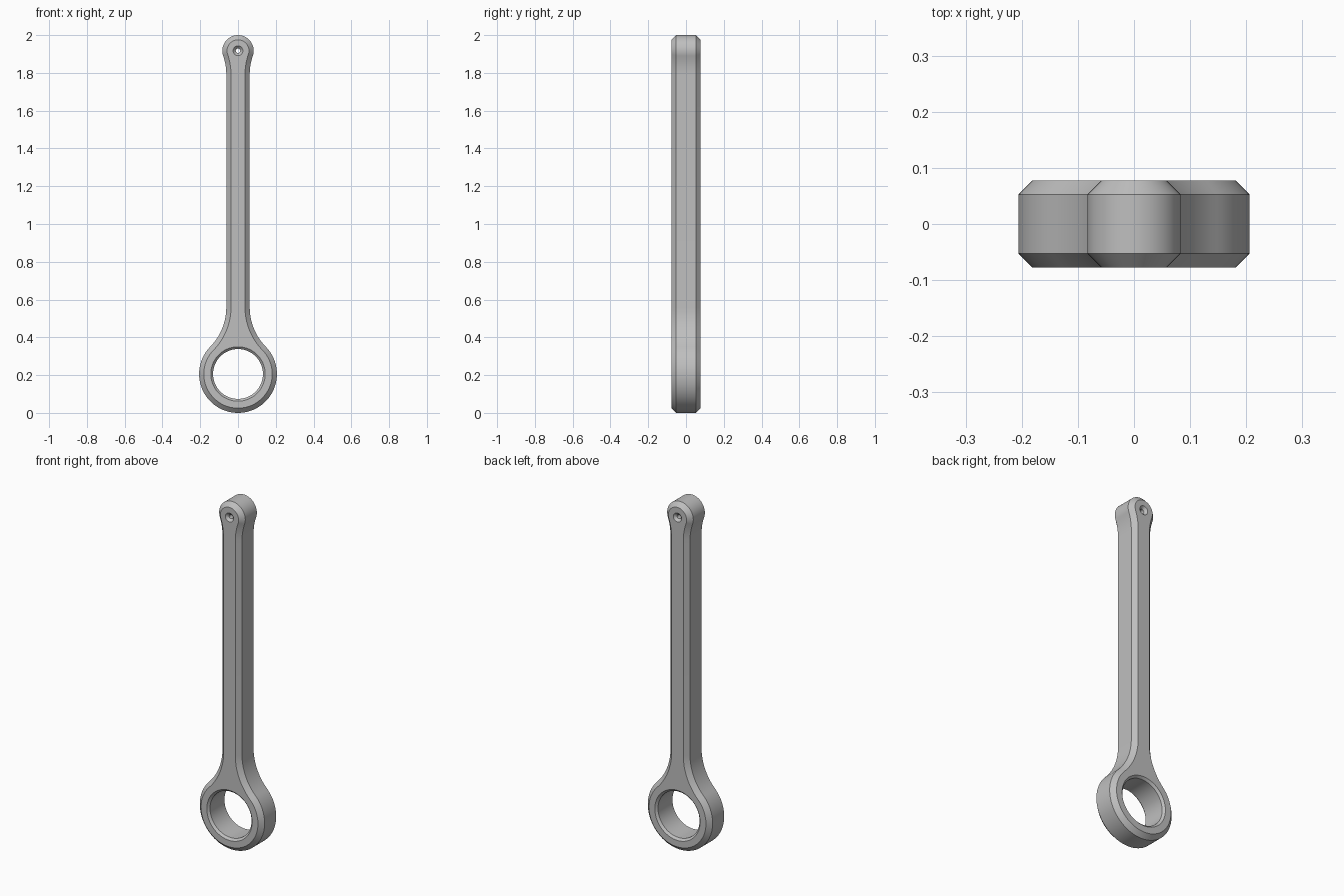
import bpy, bmesh, math
from mathutils import Vector

if "Cube" in bpy.data.objects:
    bpy.data.objects.remove(bpy.data.objects["Cube"])

BIG_Z, BIG_R = 0.206, 0.206      # large end
TOP_Z, TOP_R = 1.917, 0.083      # small end
HALF_W, FILLET = 0.062, 0.30     # shaft half width, blend radius
HALF_T, CHAMFER = 0.0775, 0.025  # half thickness, outer edge chamfer


def arc(cx, cz, r, a0, a1, n, sign=1):
    """Points with outward normals; sign -1 marks a concave blend."""
    out = []
    for i in range(n + 1):
        a = a0 + (a1 - a0) * i / n
        d = Vector((math.cos(a), math.sin(a)))
        out.append((Vector((cx, cz)) + d * r, d * sign))
    return out


def outline():
    """Closed silhouette: two eyes blended into a straight shaft."""
    fx = HALF_W + FILLET
    d1 = math.sqrt((BIG_R + FILLET) ** 2 - fx ** 2)
    d2 = math.sqrt((TOP_R + FILLET) ** 2 - fx ** 2)
    a1, a2 = math.atan2(d1, fx), math.atan2(-d2, fx)
    half = arc(0, BIG_Z, BIG_R, -math.pi / 2, a1, 40)
    half += arc(fx, BIG_Z + d1, FILLET, math.pi + a1, math.pi, 16, -1)[1:]
    half += arc(fx, TOP_Z - d2, FILLET, math.pi, math.pi + a2, 8, -1)
    half += arc(0, TOP_Z, TOP_R, a2, math.pi / 2, 28)[1:]
    flip = Vector((-1, 1))
    return half + [(p * flip, n * flip) for p, n in reversed(half[1:-1])]


def wall(bm, points, levels):
    """Stack offset copies of a loop along y and skin them; return end loops."""
    rings = [[bm.verts.new((p.x + n.x * o, y, p.y + n.y * o)) for p, n in points]
             for y, o in levels]
    k = len(points)
    for a, b in zip(rings, rings[1:]):
        for i in range(k):
            j = (i + 1) % k
            bm.faces.new((a[i], a[j], b[j], b[i]))
    return rings[0], rings[-1]


def levels(size, offset):
    """Symmetric chamfer levels through the thickness."""
    return [(-HALF_T, offset), (-HALF_T + size, 0),
            (HALF_T - size, 0), (HALF_T, offset)]


bm = bmesh.new()
walls = [
    wall(bm, outline(), levels(CHAMFER, -CHAMFER)),                                  # body
    wall(bm, arc(0, BIG_Z, 0.132, 0, 2 * math.pi, 72)[:-1], levels(0.012, 0.012)),   # large bore
    wall(bm, arc(0, TOP_Z, 0.012, 0, 2 * math.pi, 32)[:-1], levels(0.014, 0.014)),   # pin hole
]
# Flat front and back faces around the holes
for side in (0, 1):
    edges = []
    for w in walls:
        ring = w[side]
        edges += [bm.edges.get((ring[i - 1], ring[i])) for i in range(len(ring))]
    bmesh.ops.triangle_fill(bm, use_beauty=True, use_dissolve=False, edges=edges,
                            normal=(0, 1 if side else -1, 0))
bmesh.ops.recalc_face_normals(bm, faces=bm.faces[:])

mesh = bpy.data.meshes.new("connecting_rod")
bm.to_mesh(mesh)
bm.free()
rod = bpy.data.objects.new("connecting_rod", mesh)
bpy.context.collection.objects.link(rod)

steel = bpy.data.materials.new("steel_grey")
steel.diffuse_color = (0.52, 0.52, 0.52, 1)
steel.use_nodes = True
steel.node_tree.nodes["Principled BSDF"].inputs["Base Color"].default_value = steel.diffuse_color
mesh.materials.append(steel)

bpy.context.view_layer.objects.active = rod
rod.select_set(True)
bpy.ops.object.shade_smooth_by_angle(angle=math.radians(30))
